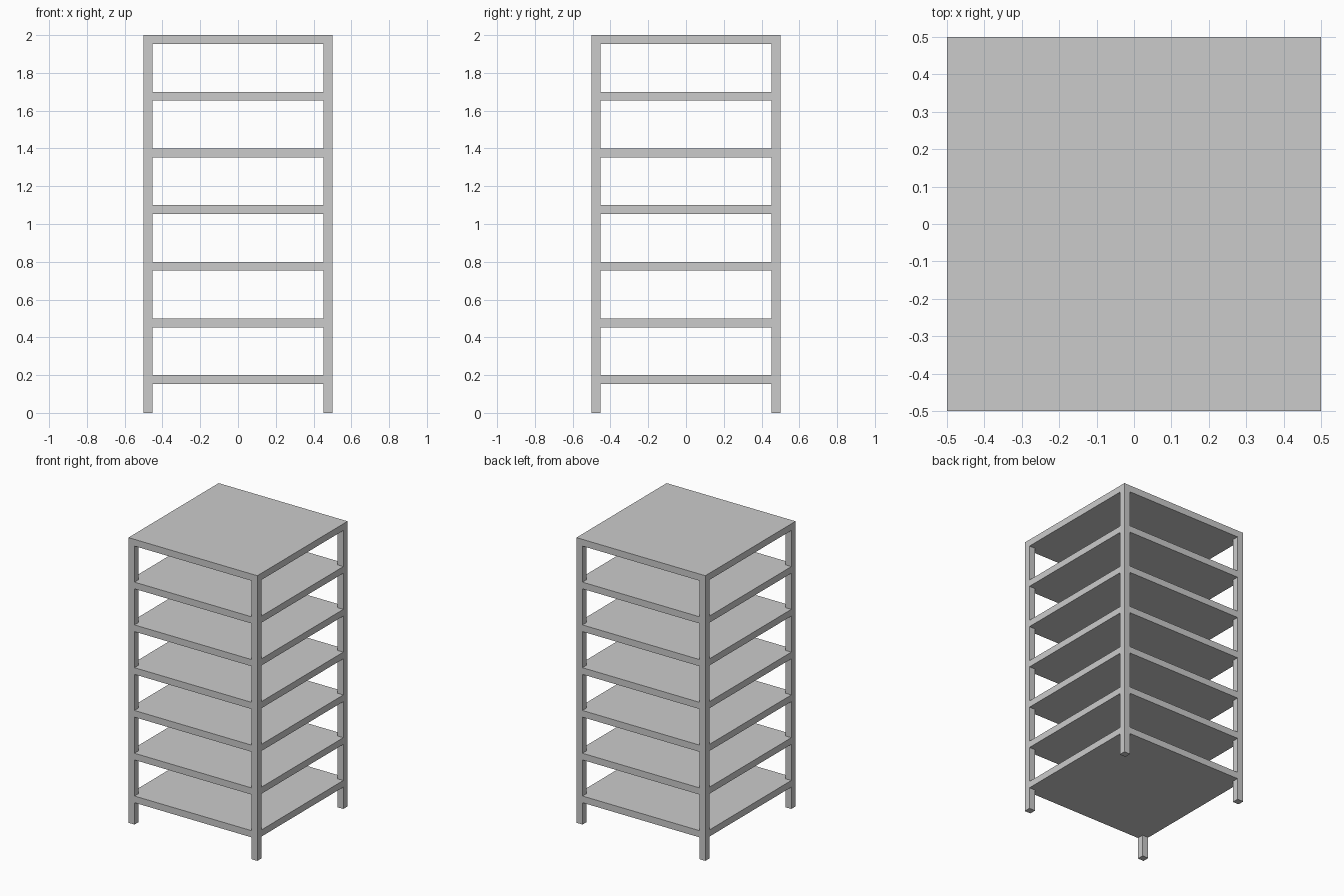
import bpy

if "Cube" in bpy.data.objects:
    bpy.data.objects.remove(bpy.data.objects["Cube"])

HALF = 0.5      # half width and depth
T = 0.047       # shelf thickness and leg width
HEIGHT = 2.0


def add_box(name, lo, hi):
    center = [(a + b) / 2 for a, b in zip(lo, hi)]
    bpy.ops.mesh.primitive_cube_add(size=1, location=center)
    ob = bpy.context.object
    ob.name = name
    ob.scale = [b - a for a, b in zip(lo, hi)]
    bpy.ops.object.transform_apply(location=True, rotation=False, scale=True)
    return ob


def join(name, parts):
    bpy.ops.object.select_all(action='DESELECT')
    for p in parts:
        p.select_set(True)
    bpy.context.view_layer.objects.active = parts[0]
    bpy.ops.object.join()
    parts[0].name = name
    return parts[0]


# Seven solid shelves, evenly spaced, the last one flush with the leg tops
shelves = [add_box("shelf", (-HALF, -HALF, 0.2 + 0.3 * i - T), (HALF, HALF, 0.2 + 0.3 * i))
           for i in range(7)]
rack = join("shelf_rack", shelves)

# Four square corner legs, flush with the shelf edges
legs = []
for x in (-HALF, HALF - T):
    for y in (-HALF, HALF - T):
        legs.append(add_box("leg", (x, y, 0), (x + T, y + T, HEIGHT)))
legs = join("legs", legs)
legs.hide_render = True

# Weld legs and shelves into one continuous frame
mod = rack.modifiers.new("weld_legs", 'BOOLEAN')
mod.operation = 'UNION'
mod.solver = 'EXACT'
mod.object = legs
bpy.ops.object.select_all(action='DESELECT')
rack.select_set(True)
bpy.context.view_layer.objects.active = rack
bpy.ops.object.modifier_apply(modifier=mod.name)
bpy.data.objects.remove(legs, do_unlink=True)
